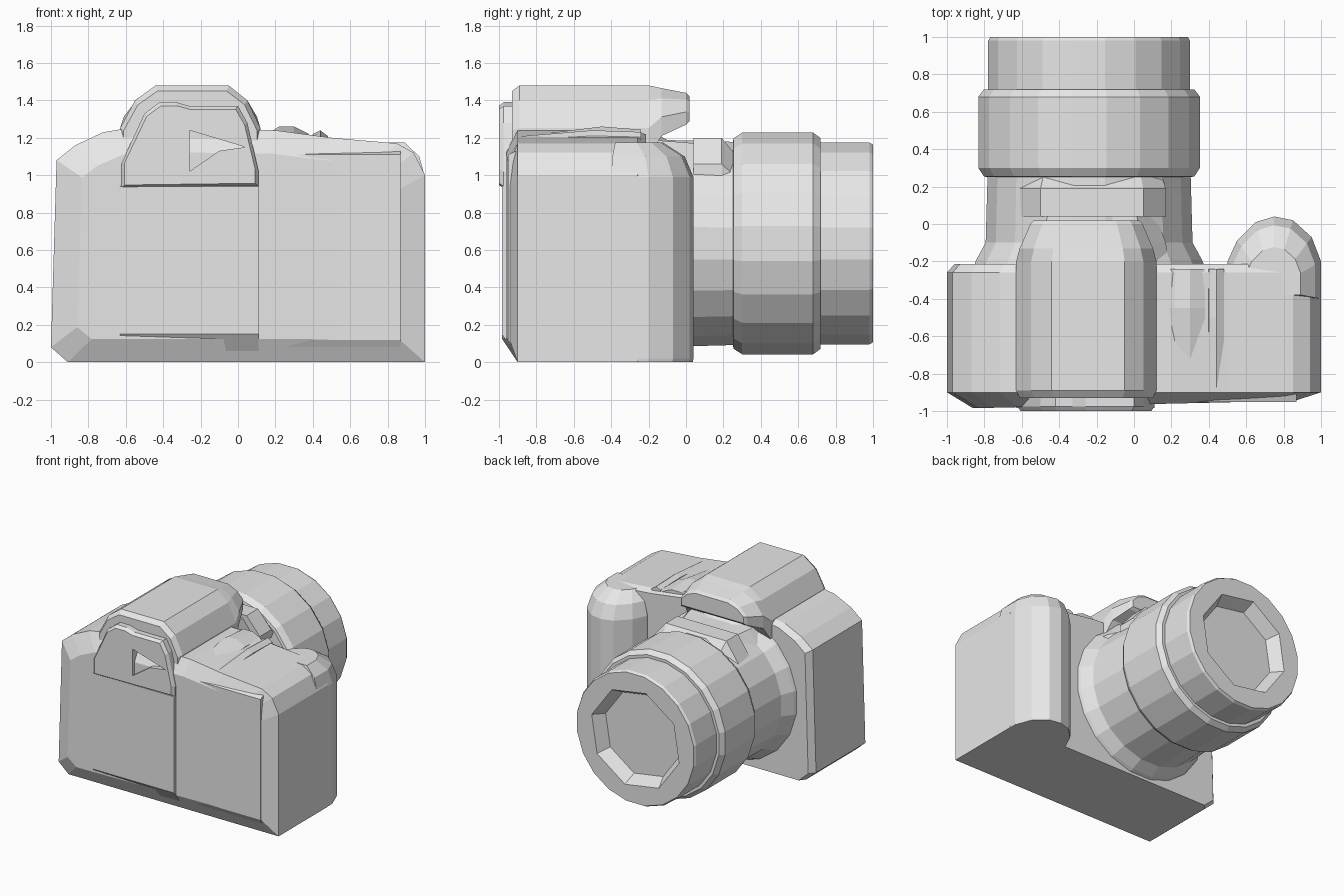
import bpy, bmesh, math

old = bpy.data.objects.get("Cube")
if old:
    bpy.data.objects.remove(old, do_unlink=True)

grey = bpy.data.materials.new("plain grey")
grey.use_nodes = True
grey.diffuse_color = (0.8, 0.8, 0.8, 1)
grey.node_tree.nodes["Principled BSDF"].inputs["Base Color"].default_value = (0.8, 0.8, 0.8, 1)


def loft(name, rings):
    """Skin a closed solid through rings of equal point count."""
    bm = bmesh.new()
    loops = [[bm.verts.new(p) for p in ring] for ring in rings]
    n = len(loops[0])
    for a, b in zip(loops, loops[1:]):
        for i in range(n):
            j = (i + 1) % n
            bm.faces.new((a[i], a[j], b[j], b[i]))
    bm.faces.new(loops[0][::-1])
    bm.faces.new(loops[-1])
    bmesh.ops.recalc_face_normals(bm, faces=bm.faces)
    mesh = bpy.data.meshes.new(name)
    bm.to_mesh(mesh)
    bm.free()
    mesh.materials.append(grey)
    obj = bpy.data.objects.new(name, mesh)
    bpy.context.collection.objects.link(obj)
    return obj


def section(outline, y, sx=1, sz=1, cx=0, cz=0.62, tilt=0):
    """Place an x,z outline at depth y, scaled about a centre."""
    return [(cx + (x - cx) * sx, y + tilt * x, cz + (z - cz) * sz) for x, z in outline]


def circle(r, y, sides, turn=0):
    return [(-0.24 + r * math.cos(t), y, 0.635 + r * math.sin(t))
            for t in (math.tau * (i + turn) / sides for i in range(sides))]


def carve(obj, cutter):
    """Cut a recess and discard the cutter."""
    cutter.hide_render = True
    mod = obj.modifiers.new("recess", "BOOLEAN")
    mod.operation = "DIFFERENCE"
    mod.solver = "EXACT"
    mod.object = cutter
    bpy.context.view_layer.objects.active = obj
    bpy.ops.object.modifier_apply(modifier=mod.name)
    bpy.data.objects.remove(cutter, do_unlink=True)


# Main body, with chamfered back
body = [(-0.91, 0), (-1, 0.08), (-0.97, 1.08), (-0.87, 1.16), (-0.72, 1.23), (-0.6, 1.25),
        (0.2, 1.24), (0.5, 1.2), (0.85, 1.17), (0.94, 1.12), (1, 1), (1, 0)]
loft("camera_body", [
    section(body, -0.965, 0.86, 0.8, tilt=0.02),
    section(body, -0.9),
    section(body, -0.26),
    section(body, -0.215, 0.96, 0.98, cz=0),
])

# Hand grip with domed top
plan = [(0.49, -0.4), (0.5, -0.2), (0.55, -0.09), (0.65, 0.01), (0.75, 0.04),
        (0.85, 0.02), (0.95, -0.07), (1, -0.2), (1, -0.4)]
loft("hand_grip", [[(0.74 + (x - 0.74) * s, -0.35 + (y + 0.35) * s, z) for x, y in plan]
                   for z, s in ((0, 0.99), (0.02, 1), (0.99, 1), (1.1, 0.88), (1.175, 0.58))])

# Prism housing with overhanging nose
prism = [(-0.63, 0), (-0.63, 0.4), (-0.55, 0.79), (-0.44, 1), (-0.05, 1),
         (0.05, 0.79), (0.12, 0.4), (0.12, 0)]
loft("prism_housing", [
    [(-0.25 + (x + 0.25) * s, y, low + t * (high - low)) for x, t in prism]
    for y, s, low, high in ((-0.93, 0.95, 1.1, 1.45), (-0.89, 1, 1.1, 1.48),
                            (-0.2, 1, 1.1, 1.48), (-0.13, 0.95, 1.21, 1.465),
                            (0, 0.8, 1.27, 1.44), (0.02, 0.75, 1.29, 1.42))])

# Viewfinder surround with wedge recess
finder = [(-0.625, 0.93), (-0.625, 1.06), (-0.5, 1.33), (-0.42, 1.39), (-0.33, 1.39),
          (-0.26, 1.37), (0, 1.37), (0.05, 1.28), (0.11, 1.02), (0.11, 0.94)]
eyepiece = loft("viewfinder_surround", [
    section(finder, -0.86),
    section(finder, -0.975),
    section(finder, -1, 0.95, 0.92, -0.25, 1.15),
])
wedge = [(-0.26, 1.24), (0.04, 1.15), (-0.1, 1.13), (-0.26, 1.02)]
carve(eyepiece, loft("recess_cutter", [section(wedge, -1.05), section(wedge, -0.93)]))

# Raised back panels
def back_panel(name, x0, x1, top, y, low):
    loft(name, [[(x0, -0.88, 0), (x1, -0.88, 0), (x1, -0.88, top), (x0, -0.88, top)],
                [(x0, y, low), (x1, y, low), (x1, y, top - 0.03), (x0, y, top - 0.03)]])


back_panel("back_door", -0.63, 0.11, 0.97, -0.985, 0.15)
back_panel("back_thumb_panel", 0.18, 0.87, 1.14, -0.953, 0.12)

# Lens barrel and octagonal front recess
barrel = ((0.63, -0.24), (0.61, -0.19), (0.56, -0.1), (0.55, 0.25), (0.57, 0.255),
          (0.6, 0.3), (0.6, 0.68), (0.57, 0.72), (0.546, 0.72), (0.546, 0.98), (0.535, 1))
lens = loft("lens_barrel", [circle(r, y, 20, 0.5) for r, y in barrel])
carve(lens, loft("lens_cutter", [circle(r, y, 8, 0.3) for r, y in ((0.35, 0.9), (0.42, 1.02))]))

# Mount housing above the lens
mount = [(-0.61, 0.6), (-0.61, 1.04), (-0.5, 1.2), (0.05, 1.2), (0.17, 1.06), (0.17, 0.6)]
loft("mount_collar", [
    section(mount, 0.04, cx=-0.22),
    section(mount, 0.19, cx=-0.22),
    section(mount, 0.25, 0.95, 0.88, -0.22, 0.6),
])
loft("mount_neck", [
    section(mount, -0.25, 1.06, 0.99, -0.22, 0.6),
    section(mount, -0.1, 1, 0.97, -0.22, 0.6),
    section(mount, 0.06, 0.85, 0.95, -0.22, 0.6),
])

# Top plate controls: sloped rest and narrow ridge
rest = [(0.18, 1.15), (0.18, 1.235), (0.22, 1.26), (0.3, 1.26), (0.38, 1.22), (0.38, 1.15)]
loft("top_rest", [
    section(rest, -0.72, sz=0.7, cz=1.15),
    section(rest, -0.45),
    section(rest, -0.24, sz=0.85, cz=1.15),
])
ridge = [(0.39, 1.15), (0.4, 1.22), (0.44, 1.24), (0.48, 1.21), (0.48, 1.15)]
loft("top_ridge", [section(ridge, -0.88, sz=0.65, cz=1.15), section(ridge, -0.5),
                   section(ridge, -0.24, sz=0.9, cz=1.15)])
